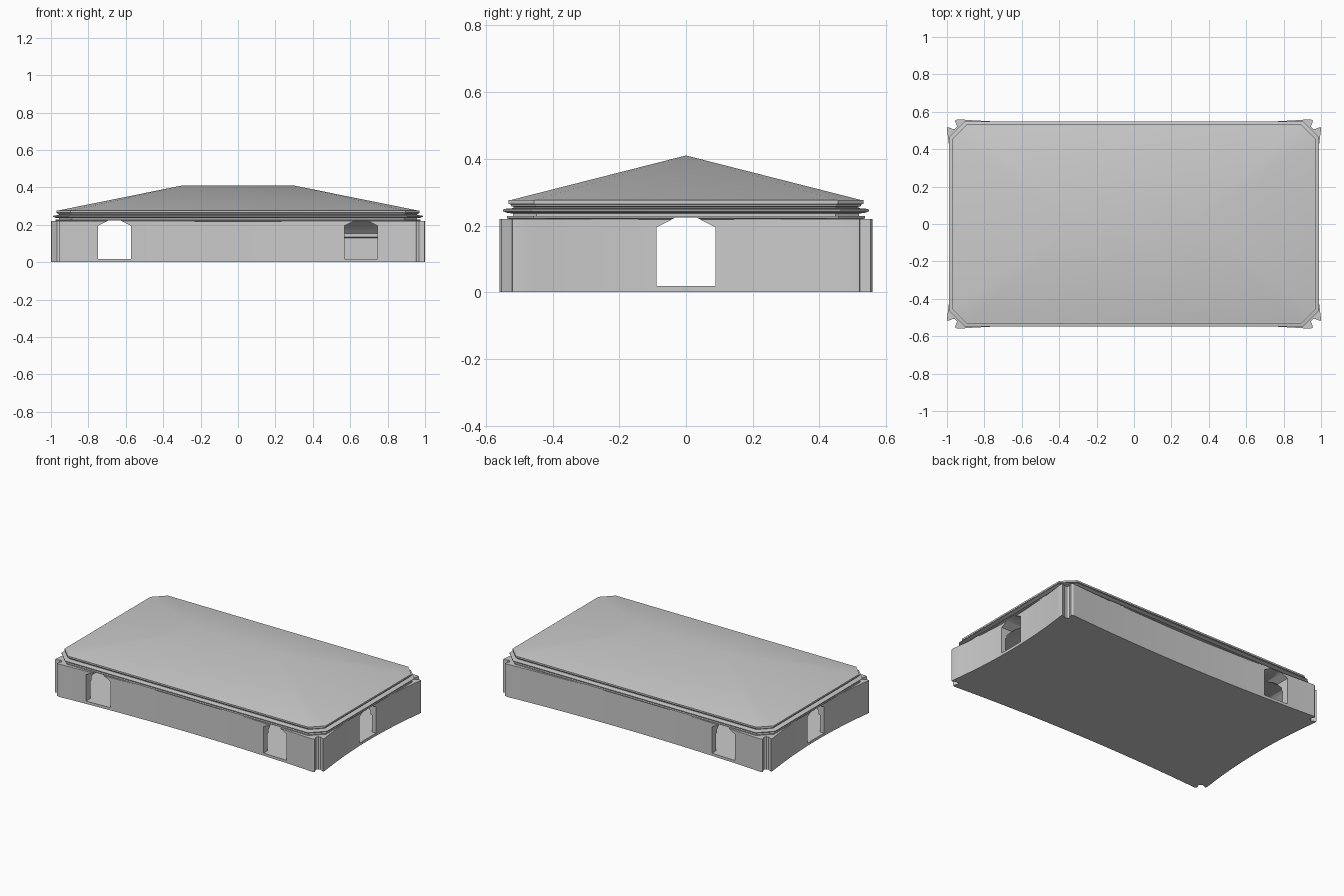
import bpy, bmesh, math
from mathutils import Matrix

if "Cube" in bpy.data.objects:
    bpy.data.objects.remove(bpy.data.objects["Cube"])


def make(name, bm, smooth=True):
    bmesh.ops.recalc_face_normals(bm, faces=bm.faces)
    me = bpy.data.meshes.new(name)
    bm.to_mesh(me)
    bm.free()
    ob = bpy.data.objects.new(name, me)
    bpy.context.collection.objects.link(ob)
    return ob


def loft(name, rings):
    """Closed solid through rings of equal point counts."""
    bm = bmesh.new()
    vs = [[bm.verts.new(p) for p in r] for r in rings]
    n = len(vs[0])
    for a, b in zip(vs, vs[1:]):
        for i in range(n):
            j = (i + 1) % n
            bm.faces.new((a[i], a[j], b[j], b[i]))
    bm.faces.new(vs[0][::-1])
    bm.faces.new(vs[-1])
    return make(name, bm)


def octagon(hx, hy, c, z):
    """Rectangle with chamfered corners."""
    q = [(hx, -hy + c), (hx, hy - c), (hx - c, hy), (-hx + c, hy)]
    return [(x, y, z) for x, y in q + [(-x, -y) for x, y in q]]


def rect(hx, hy, z):
    return [(hx, -hy, z), (hx, hy, z), (-hx, hy, z), (-hx, -hy, z)]


# Wall plan: gently concave sides flaring into notched corner wings
def wall_plan():
    n = 10
    side = [(0.965 + 0.035 * (i / n) ** 2, 0.505 * i / n) for i in range(n + 1)]
    notch = [(0.998, 0.52), (0.968, 0.507), (0.955, 0.510),
             (0.946, 0.522), (0.958, 0.553)]
    front = [(0.945 * i / n, 0.528 + 0.032 * (i / n) ** 2) for i in range(n, -1, -1)]
    q = side + notch + front
    half = q + [(-x, y) for x, y in q[-2::-1]]
    return half + [(x, -y) for x, y in half[-2:0:-1]]


plan = wall_plan()
walls = loft("walls_and_floor", [[(x, y, z) for x, y in plan] for z in (0, 0.22)])

# Stepped cornice rings: (inset, height)
profile = [(0.022, 0.218), (0.012, 0.222), (0.012, 0.228), (0.03, 0.229),
           (0.03, 0.236), (0.012, 0.238), (0.0, 0.243), (0.0, 0.248),
           (0.012, 0.251), (0.032, 0.252), (0.032, 0.256), (0.024, 0.258),
           (0.024, 0.263), (0.017, 0.265), (0.017, 0.276)]
cornice = loft("cornice", [octagon(0.988 - d, 0.549 - d, 0.085 - 0.5 * d, z)
                           for d, z in profile])

# Hipped roof with clipped corners
bm = bmesh.new()
for p in octagon(0.97, 0.531, 0.075, 0.275) + [(-0.3, 0, 0.41), (0.3, 0, 0.41)]:
    bm.verts.new(p)
bmesh.ops.convex_hull(bm, input=bm.verts)
bmesh.ops.dissolve_limit(bm, angle_limit=0.01, verts=bm.verts, edges=bm.edges)
roof = make("roof", bm)

# Room hollow with wall moulding and coved ceiling
room = loft("room_cutter", [rect(0.935 - d, 0.5 - d, z) for d, z in
                            [(0, 0.018), (0, 0.13), (0.01, 0.135), (0.01, 0.155),
                             (0.02, 0.165), (0.06, 0.205), (0.15, 0.243)]])
cutters = [room]

# Doorways: front pair, one at the back, one on each short side
arch = [(-0.088, 0.018), (0.088, 0.018), (0.088, 0.195),
        (0.032, 0.2235), (-0.032, 0.2235), (-0.088, 0.195)]


def door(x, y, turn):
    ob = loft("door_cutter", [[(u, d, z) for u, z in arch] for d in (-0.18, 0.2)])
    ob.data.transform(Matrix.Translation((x, y, 0)) @ Matrix.Rotation(turn, 4, "Z"))
    cutters.append(ob)


for x, y, t in [(-0.66, -0.5, 0), (0.657, -0.5, 0), (-0.66, 0.5, 0),
                (0.93, 0, math.pi / 2), (-0.93, 0, math.pi / 2)]:
    door(x, y, t)

for ob in (walls, cornice):
    bpy.context.view_layer.objects.active = ob
    for c in cutters:
        m = ob.modifiers.new("cut", "BOOLEAN")
        m.object = c
        m.operation = "DIFFERENCE"
        m.solver = "EXACT"
        bpy.ops.object.modifier_apply(modifier=m.name)
for c in cutters:
    bpy.data.objects.remove(c)

# Soft shading with crisp edges
bpy.ops.object.select_all(action="DESELECT")
for ob in (walls, cornice, roof):
    ob.select_set(True)
bpy.context.view_layer.objects.active = roof
bpy.ops.object.shade_smooth_by_angle(angle=math.radians(30))
